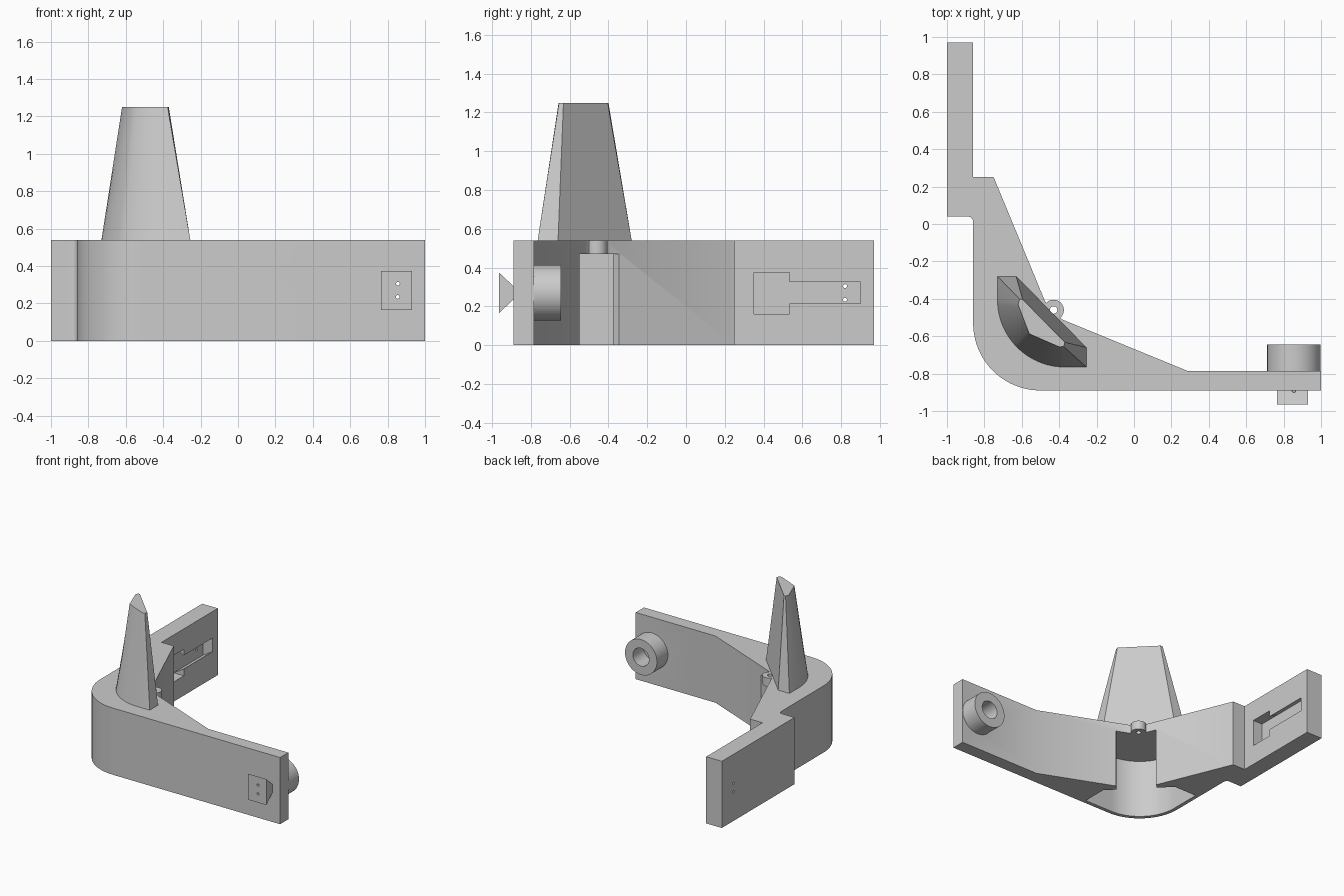
import bpy, bmesh
from math import sin, cos, pi, radians
from mathutils import Vector

cube = bpy.data.objects.get("Cube")
if cube:
    bpy.data.objects.remove(cube, do_unlink=True)

grey = bpy.data.materials.new("plain grey")
grey.use_nodes = True
GREY = (0.6, 0.6, 0.6, 1)
grey.diffuse_color = GREY
grey.node_tree.nodes["Principled BSDF"].inputs["Base Color"].default_value = GREY


def loft(name, ring_a, ring_b):
    """Closed solid between two rings with equal point counts."""
    bm = bmesh.new()
    a = [bm.verts.new(p) for p in ring_a]
    b = [bm.verts.new(p) for p in ring_b]
    bm.faces.new(a)
    bm.faces.new(b)
    n = len(a)
    for i in range(n):
        j = (i + 1) % n
        bm.faces.new((a[i], a[j], b[j], b[i]))
    bmesh.ops.recalc_face_normals(bm, faces=bm.faces)
    mesh = bpy.data.meshes.new(name)
    bm.to_mesh(mesh)
    bm.free()
    mesh.materials.append(grey)
    obj = bpy.data.objects.new(name, mesh)
    bpy.context.collection.objects.link(obj)
    return obj


def prism(name, pts, axis, lo, hi):
    """Extrude a flat profile along x, y or z."""
    def place(p, t):
        q = list(p)
        q.insert("xyz".index(axis), t)
        return q
    return loft(name, [place(p, lo) for p in pts], [place(p, hi) for p in pts])


def arc(cx, cy, r, start, end, n):
    return [(cx + r * cos(radians(start + (end - start) * i / n)),
             cy + r * sin(radians(start + (end - start) * i / n))) for i in range(n + 1)]


def disc(cx, cy, r, n=48):
    return arc(cx, cy, r, 0, 360, n)[:-1]


def rect(a0, b0, a1, b1):
    return [(a0, b0), (a1, b0), (a1, b1), (a0, b1)]


def combine(target, tool, operation):
    mod = target.modifiers.new(operation, 'BOOLEAN')
    mod.operation = operation
    mod.solver = 'EXACT'
    mod.object = tool
    bpy.context.view_layer.objects.active = target
    bpy.ops.object.modifier_apply(modifier=mod.name)
    bpy.data.objects.remove(tool, do_unlink=True)


# L-shaped bracket with gussets and rounded outer corner
outline = [(-1, 0.97), (-0.86, 0.97), (-0.86, 0.25), (-0.75, 0.25),
           (-0.475, -0.415), (-0.385, -0.51), (0.285, -0.785), (1, -0.785), (1, -0.89)]
outline += arc(-0.5, -0.53, 0.36, 270, 180, 32)
outline += arc(-0.89, 0.01, 0.03, 0, 90, 6) + [(-1, 0.04)]
body = prism("corner_bracket", outline, "z", 0, 0.54)

# Screw eye at the inner corner
combine(body, prism("screw_eye", disc(-0.43, -0.46, 0.055), "z", 0.47, 0.54), 'UNION')

# Socket beneath the corner, open to the floor and to the inner side
socket = [(-0.83, -0.28), (-0.63, -0.28), (-0.255, -0.66), (-0.255, -0.86)]
socket += arc(-0.5, -0.53, 0.33, 270, 180, 32)
combine(body, prism("socket_cutter", socket, "z", -0.1, 0.47), 'DIFFERENCE')

across = Vector((1, -1)).normalized()
inward = Vector((-1, -1)).normalized()
mid = Vector((-0.393, -0.445))
mouth = [mid + across * s * 0.149 + inward * d for s, d in
         ((-1, -0.4), (1, -0.4), (1, 0.2), (-1, 0.2))]
combine(body, prism("mouth_cutter", mouth, "z", -0.1, 0.47), 'DIFFERENCE')
combine(body, prism("eye_cutter", disc(-0.43, -0.46, 0.02, 24), "z", 0.4, 0.6), 'DIFFERENCE')

# Round boss and dovetail tab on the long arm
combine(body, prism("boss", disc(0.855, 0.27, 0.143, 64), "y", -0.8, -0.645), 'UNION')
combine(body, prism("boss_cutter", disc(0.855, 0.27, 0.072), "y", -0.785, -0.6), 'DIFFERENCE')
tail = [(-0.965, 0.165), (-0.965, 0.375), (-0.89, 0.305), (-0.87, 0.305),
        (-0.87, 0.235), (-0.89, 0.235)]
combine(body, prism("dovetail_tab", tail, "x", 0.765, 0.93), 'UNION')

# Dovetail channel with square entry on the other arm
combine(body, prism("entry_cutter", rect(0.35, 0.16, 0.535, 0.375), "x", -0.945, -0.8),
        'DIFFERENCE')
channel = [(-0.84, 0.215), (-0.86, 0.215), (-0.945, 0.165),
           (-0.945, 0.375), (-0.86, 0.325), (-0.84, 0.325)]
combine(body, prism("channel_cutter", channel, "y", 0.5, 0.9), 'DIFFERENCE')

# Paired pin holes through both arms
for z in (0.235, 0.305):
    combine(body, prism("tab_pin_cutter", disc(0.855, z, 0.01, 16), "y", -1.1, -0.7),
            'DIFFERENCE')
    combine(body, prism("arm_pin_cutter", disc(0.82, z, 0.01, 16), "x", -1.1, -0.8),
            'DIFFERENCE')

# Tapered post, round at the foot and ridged at the tip
N = 24
foot = [(-0.73, -0.28), (-0.63, -0.28), (-0.255, -0.66), (-0.255, -0.765)]
foot += arc(-0.37, -0.405, 0.36, 270, 180, N)
tip = [(-0.612, -0.4), (-0.595, -0.404), (-0.37, -0.632), (-0.376, -0.655)]
right, ridge, left = Vector((-0.4, -0.657)), Vector((-0.56, -0.587)), Vector((-0.62, -0.43))
for i in range(N + 1):
    t = 2 * i / N
    tip.append(tuple(right.lerp(ridge, t) if t <= 1 else ridge.lerp(left, t - 1)))
post = loft("tapered_post", [(*p, 0.54) for p in foot], [(*p, 1.25) for p in tip])

for obj in (body, post):
    bpy.ops.object.select_all(action='DESELECT')
    obj.select_set(True)
    bpy.context.view_layer.objects.active = obj
    bpy.ops.object.shade_smooth_by_angle(angle=radians(25))
